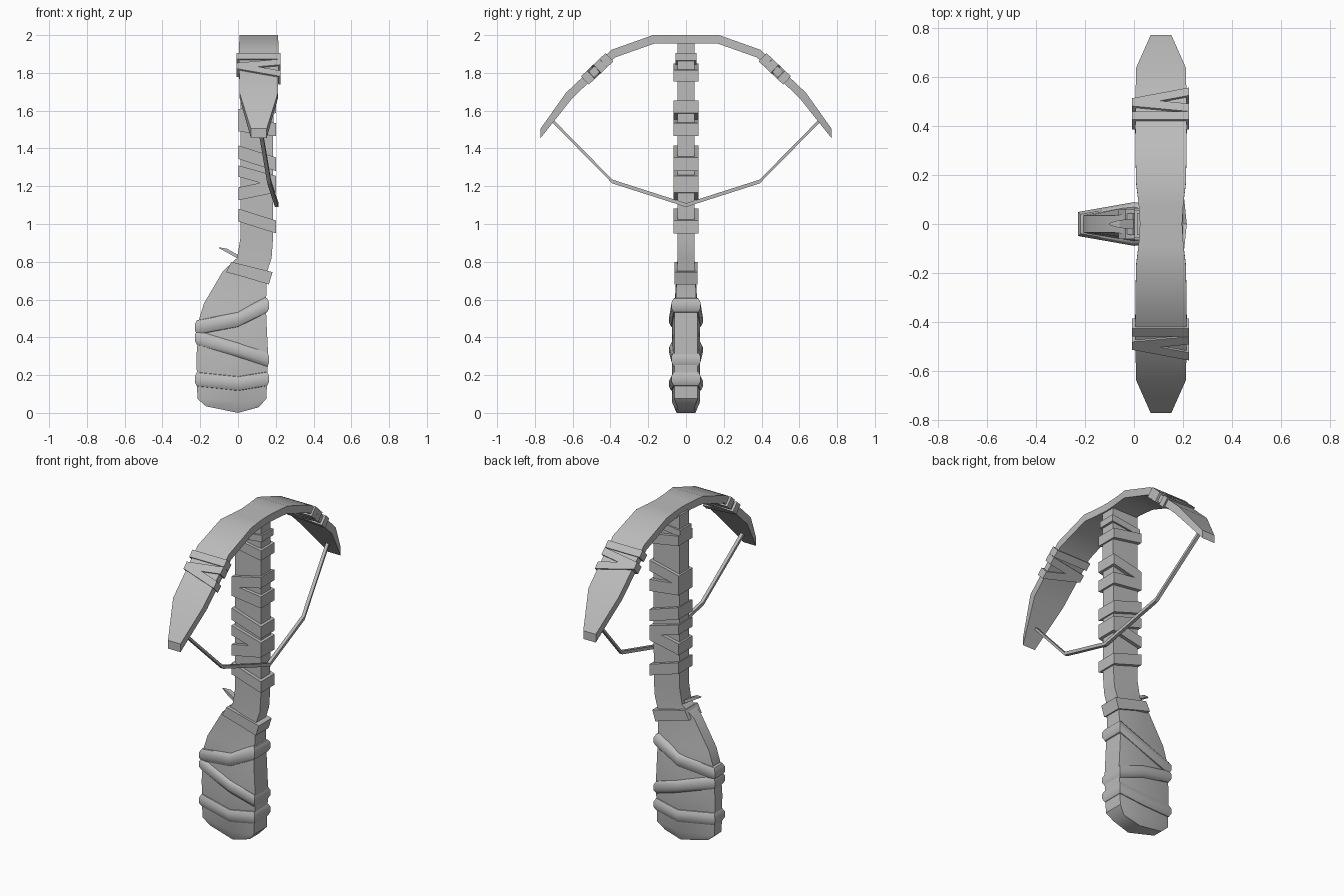
import bpy
import bmesh
from math import radians
from mathutils import Vector

if "Cube" in bpy.data.objects:
    bpy.data.objects.remove(bpy.data.objects["Cube"])

GREY = (0.5, 0.5, 0.5, 1)
mat = bpy.data.materials.new("plain grey")
mat.use_nodes = True
mat.diffuse_color = GREY
mat.node_tree.nodes["Principled BSDF"].inputs["Base Color"].default_value = GREY


def loft(name, rings, smooth=None):
    """Skin a closed solid over a list of equal-sized rings."""
    bm = bmesh.new()
    loops = [[bm.verts.new(p) for p in ring] for ring in rings]
    n = len(loops[0])
    for a, b in zip(loops, loops[1:]):
        for i in range(n):
            j = (i + 1) % n
            bm.faces.new((a[i], a[j], b[j], b[i]))
    for cap in (loops[0], loops[-1]):
        if n == 6:
            bm.faces.new((cap[0], cap[1], cap[4], cap[5]))
            bm.faces.new(cap[1:5])
        else:
            bm.faces.new(cap)
    bmesh.ops.recalc_face_normals(bm, faces=bm.faces)
    mesh = bpy.data.meshes.new(name)
    bm.to_mesh(mesh)
    bm.free()
    obj = bpy.data.objects.new(name, mesh)
    bpy.context.collection.objects.link(obj)
    mesh.materials.append(mat)
    if smooth:
        bpy.ops.object.select_all(action="DESELECT")
        obj.select_set(True)
        bpy.context.view_layer.objects.active = obj
        bpy.ops.object.shade_smooth_by_angle(angle=radians(smooth))
    return obj


def section(xs, ws, zs):
    """Six-sided ring: x, half width and height at its right, middle and left."""
    side = list(zip(xs, ws, zs))
    return [(x, -w, z) for x, w, z in side] + [(x, w, z) for x, w, z in reversed(side)]


# Stock: bulging butt that bends into a straight square shaft
BUTT = (0.035, 0.075, 0.062)
SHAFT = (0.045, 0.045, 0.045)
stock = [
    section((-0.17, 0, 0.11), (0.03, 0.05, 0.045), (0.035, 0, 0.03)),
    section((-0.215, 0, 0.15), BUTT, (0.075, 0.06, 0.075)),
    section((-0.22, 0, 0.16), BUTT, (0.3,) * 3),
    section((-0.205, 0, 0.15), BUTT, (0.5,) * 3),
    section((-0.18, 0, 0.148), (0.035, 0.06, 0.055), (0.58,) * 3),
    section((-0.08, 0.04, 0.155), (0.035, 0.05, 0.048), (0.75,) * 3),
    section((-0.005, 0.08, 0.178), SHAFT, (0.82,) * 3),
    section((0.012, 0.1, 0.185), SHAFT, (0.92,) * 3),
    section((0.012, 0.1, 0.188), SHAFT, (1.965,) * 3),
]
loft("stock", stock, 35)

# Padded wraps round the butt, with a rounded profile
for i, zs in enumerate([(0.178, 0.155, 0.18), (0.398, 0.333, 0.283), (0.453, 0.493, 0.57)]):
    rings = []
    for dz, grow in ((-0.042, -0.012), (-0.036, 0.004), (-0.016, 0.014),
                     (0.016, 0.014), (0.036, 0.004), (0.042, -0.012)):
        rings.append(section((-0.214 - grow, 0, 0.151 + grow),
                             [w + grow for w in BUTT], [z + dz for z in zs]))
    loft(f"butt_wrap_{i + 1}", rings, 40)

# Flat straps up the shaft: height at the right edge, height at the left edge, strap width
straps = [(1.047, 0.985, 0.068), (1.16, 1.2, 0.068), (1.28, 1.225, 0.06), (1.38, 1.317, 0.072),
          (1.525, 1.5, 0.07), (1.575, 1.62, 0.065), (1.82, 1.785, 0.06), (1.86, 1.885, 0.04)]
for i, (zr, zl, wide) in enumerate(straps):
    w = 0.055 if i == len(straps) - 1 else 0.066
    rings = [section((0.003, 0.1, 0.2), (w,) * 3,
                     (zr + d, (zr + zl) / 2 + d, zl + d)) for d in (-wide / 2, wide / 2)]
    loft(f"shaft_strap_{i + 1}", rings)

# Strap at the neck, leaning with the bend
loft("neck_strap", [section((-0.063, 0.04, 0.163), (0.062,) * 3, (0.745, 0.717, 0.68)),
                    section((-0.035, 0.06, 0.183), (0.062,) * 3, (0.8, 0.776, 0.745))])

# Trigger: thin wedge
loft("trigger", [[(0.01, s * 0.022, z) for s, z in ((-1, 0.81), (1, 0.81), (1, 0.83), (-1, 0.83))],
                 [(-0.06, s * 0.016, z) for s, z in ((-1, 0.85), (1, 0.85), (1, 0.87), (-1, 0.87))],
                 [(-0.1, s * 0.004, z) for s, z in ((-1, 0.872), (1, 0.872), (1, 0.876), (-1, 0.876))]])

# Bow: one flat bar, waisted in the middle and tapered at the tips
half = [(0.08, 2.0, 0.091), (0.175, 2.0, 0.102), (0.395, 1.922, 0.105),
        (0.635, 1.695, 0.102), (0.77, 1.505, 0.042)]
under = [(0.08, 1.955), (0.168, 1.955), (0.375, 1.882), (0.6, 1.668), (0.77, 1.455)]


def bow_ring(side, top, low):
    y, z, w = top
    return [(0.11 - w, side * y, z), (0.11 + w, side * y, z),
            (0.11 + w, side * low[0], low[1]), (0.11 - w, side * low[0], low[1])]


right_half = [bow_ring(-1, t, u) for t, u in zip(half, under)]
left_half = [bow_ring(1, t, u) for t, u in zip(half, under)]
middle = bow_ring(1, (0, 2.0, 0.086), (0, 1.955))
loft("bow", right_half[::-1] + [middle] + left_half, 30)

# Wraps on each bow arm: distances along the arm at the two edges
start = Vector((0, 0.385, 1.902))
along = Vector((0, 0.235, -0.222)).normalized()
out = Vector((0, -along.z, along.y))
for side, label in ((-1, "front"), (1, "back")):
    for i, (s0, s1) in enumerate([(0.05, 0.05), (0.125, 0.095), (0.125, 0.185)]):
        rings = []
        for x, s in ((-0.008, s0), (0.225, s1)):
            ring = []
            for a, b in ((-1, -1), (1, -1), (1, 1), (-1, 1)):
                p = start + along * (s + a * 0.022) + out * (b * 0.03)
                ring.append((x, side * p.y, p.z))
            rings.append(ring)
        loft(f"{label}_arm_wrap_{i + 1}", rings)

# Bowstring: square cord drawn back to the far side of the shaft
path = [(0.11, 0.71, 1.55), (0.165, 0.39, 1.225), (0.205, 0, 1.1)]
path += [(x, -y, z) for x, y, z in path[-2::-1]]
r = 0.01
cord = [[(x + a * r, y, z + b * r) for a, b in ((-1, -1), (1, -1), (1, 1), (-1, 1))]
        for x, y, z in path]
loft("bowstring", cord)
